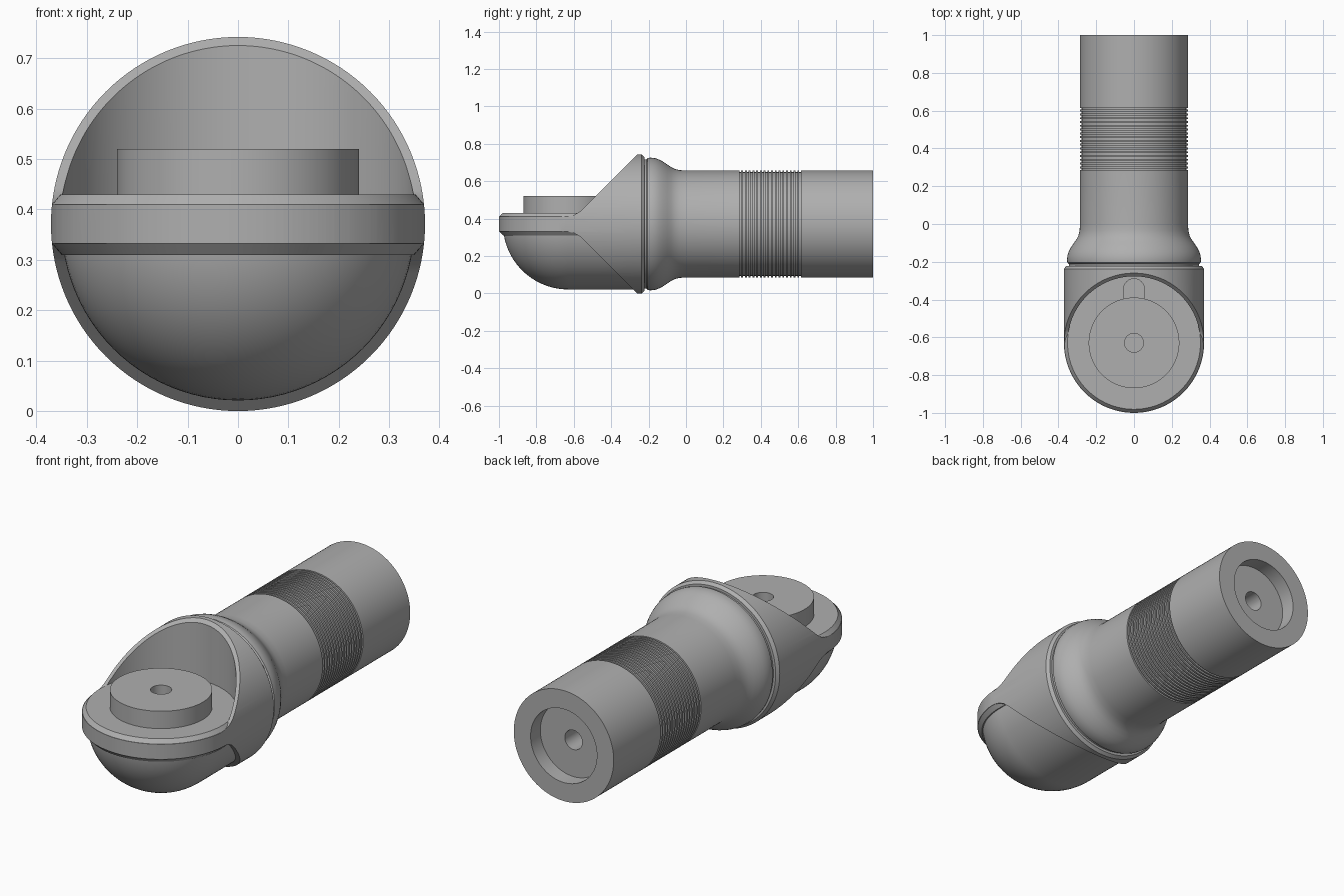
import bpy, bmesh
from math import sin, cos, pi
from mathutils import Matrix, Vector

if "Cube" in bpy.data.objects:
    bpy.data.objects.remove(bpy.data.objects["Cube"])

R = 0.371          # collar radius, also height of the long axis
HEAD_Y = -0.629    # centre of the round head

grey = bpy.data.materials.new("satin_grey")
grey.use_nodes = True
grey.diffuse_color = (0.43, 0.43, 0.43, 1)
grey.node_tree.nodes["Principled BSDF"].inputs["Base Color"].default_value = grey.diffuse_color


def finish(name, bm):
    bmesh.ops.recalc_face_normals(bm, faces=bm.faces)
    mesh = bpy.data.meshes.new(name)
    bm.to_mesh(mesh)
    bm.free()
    mesh.materials.append(grey)
    ob = bpy.data.objects.new(name, mesh)
    bpy.context.collection.objects.link(ob)
    return ob


def lathe(name, profile, along_y=True, top=None, segs=96):
    """Revolve (radius, position) points about the long axis or the upright head axis."""
    bm = bmesh.new()
    if along_y:
        pts = [Vector((r, p, R)) for r, p in profile]
        centre, axis = (0, 0, R), (0, 1, 0)
    else:
        pts = [Vector((r, HEAD_Y, p)) for r, p in profile]
        centre, axis = (0, HEAD_Y, 0), (0, 0, 1)
    vs = [bm.verts.new(p) for p in pts]
    es = [bm.edges.new(pair) for pair in zip(vs, vs[1:])]
    bmesh.ops.spin(bm, geom=vs + es, cent=centre, axis=axis, angle=2 * pi, steps=segs)
    bmesh.ops.remove_doubles(bm, verts=bm.verts, dist=0.0001)
    if top is not None:
        bmesh.ops.bisect_plane(bm, geom=bm.verts[:] + bm.edges[:] + bm.faces[:],
                               plane_co=(0, 0, top), plane_no=(0, 0, 1), clear_outer=True)
    return finish(name, bm)


def prism(name, points, offset):
    bm = bmesh.new()
    face = bm.faces.new([bm.verts.new(p) for p in points])
    moved = bmesh.ops.extrude_face_region(bm, geom=[face])["geom"]
    bmesh.ops.translate(bm, vec=offset, verts=[v for v in moved if isinstance(v, bmesh.types.BMVert)])
    return finish(name, bm)


def pill(name, radius, y_arc, y_end, z0, z1, segs=64):
    """Upright prism with one round end and one square end."""
    side = 1 if y_arc > y_end else -1
    pts = [(radius * cos(pi * i / segs), y_arc + side * radius * sin(pi * i / segs), z0)
           for i in range(segs + 1)]
    return prism(name, pts + [(-radius, y_end, z0), (radius, y_end, z0)], (0, 0, z1 - z0))


def select(ob):
    bpy.ops.object.select_all(action='DESELECT')
    ob.select_set(True)
    bpy.context.view_layer.objects.active = ob


def cut(ob, tool, operation):
    mod = ob.modifiers.new("cut", 'BOOLEAN')
    mod.operation, mod.solver, mod.object = operation, 'EXACT', tool
    select(ob)
    bpy.ops.object.modifier_apply(modifier=mod.name)
    bpy.data.objects.remove(tool)


# Hood: round bar trimmed by the plan outline and the sloped side outline
hood = lathe("hood", [(0, -1.1), (R, -1.1), (R, -0.237), (0.358, -0.222), (0, -0.222)], segs=128)
cut(hood, pill("plan_cutter", R, HEAD_Y, 0.2, -0.2, 1), 'INTERSECT')
slope = [(-1.2, 0.039), (-0.66, 0.039), (-0.63, 0.041), (-0.6, 0.048),
         (-0.57, 0.064), (-0.54, 0.091), (-0.1, 0.531)]
outline = [(-1, y, R + h) for y, h in slope] + [(-1, y, R - h) for y, h in reversed(slope)]
cut(hood, prism("side_cutter", outline, (2, 0, 0)), 'INTERSECT')
cut(hood, lathe("pocket_cutter", [(0, 0.38), (0.352, 0.38), (0.352, 1), (0, 1)], False, segs=128),
    'DIFFERENCE')

# Bowl: lower half of a round-nosed bar
nose = [(0.35 * sin(pi * i / 48), HEAD_Y - 0.35 * cos(pi * i / 48)) for i in range(25)]
bowl = lathe("bowl", nose + [(0.35, -0.23)], top=0.38)

# Flange plate with chamfered rims and a small slot behind the platform
flange = lathe("flange", [(0, 0.31), (0.35, 0.31), (0.369, 0.332), (0.369, 0.41),
                          (0.352, 0.43), (0, 0.43)], False, segs=128)
cut(flange, pill("slot_cutter", 0.055, -0.345, -0.45, 0.39, 0.6, 24), 'DIFFERENCE')

# Raised round platform with a centre hole
platform = lathe("platform", [(0, 0.45), (0.05, 0.45), (0.05, 0.52), (0.24, 0.52),
                              (0.24, 0.4), (0, 0.4)], False)

# Handle: flared shoulder, ribbed grip band and stepped socket in the end
shoulder = [(0, -0.24), (0.345, -0.24), (0.345, -0.211), (0.353, -0.205), (0.355, -0.19),
            (0.352, -0.165), (0.345, -0.145), (0.333, -0.122), (0.318, -0.1),
            (0.304, -0.08), (0.294, -0.06), (0.288, -0.035), (0.286, 0)]
ribs = []
for i in range(17):
    y = 0.285 + 0.02 * i
    ribs += [(0.286, y), (0.277, y), (0.277, y + 0.01), (0.286, y + 0.01)]
socket = [(0.286, 1), (0.19, 1), (0.19, 0.92), (0.05, 0.92), (0.05, 0.8), (0, 0.8)]
handle = lathe("handle", shoulder + ribs + socket)

for part in (hood, bowl, flange, platform, handle):
    select(part)
    bpy.ops.object.shade_smooth_by_angle(angle=pi / 6)
